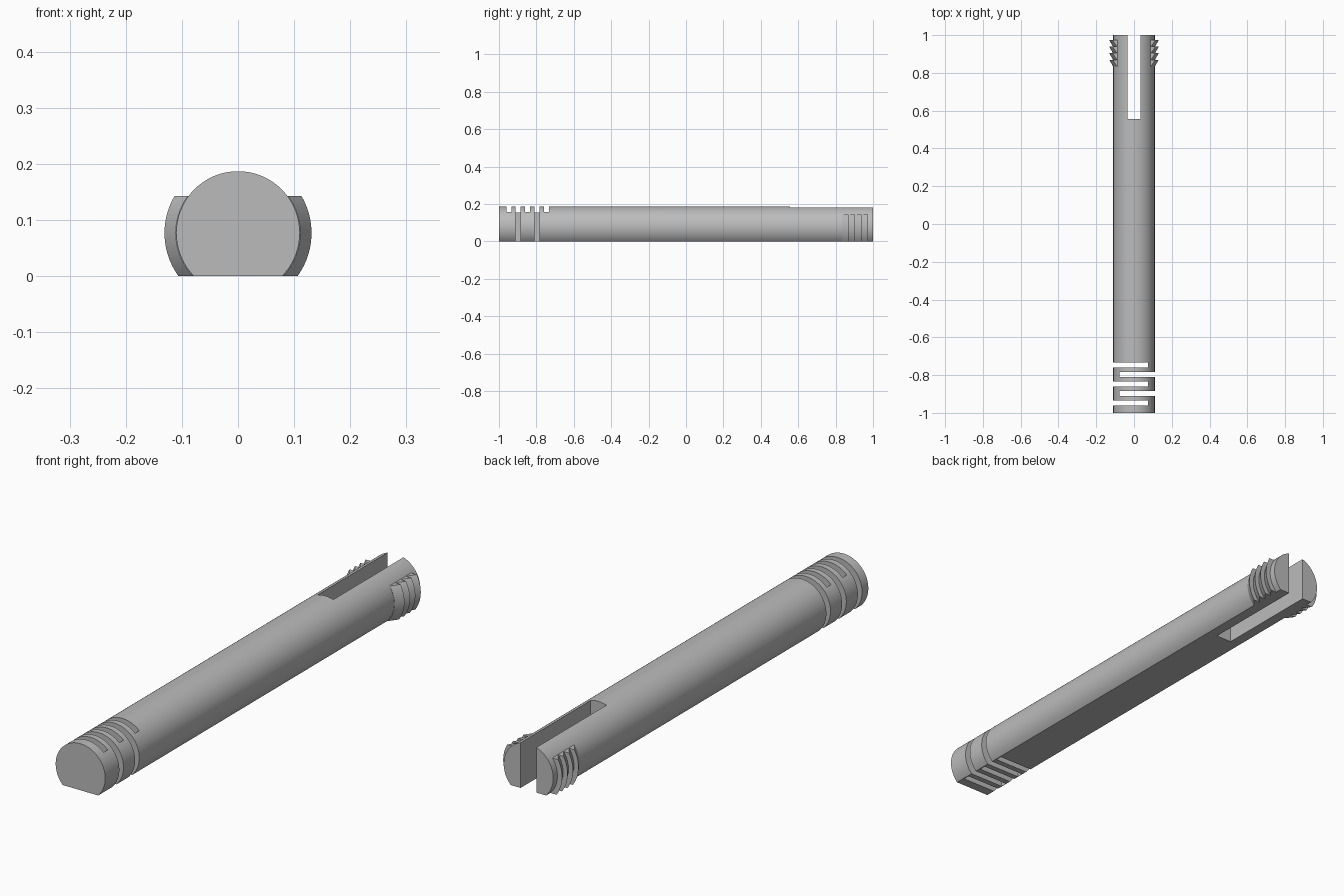
import bpy, bmesh, math

old = bpy.data.objects.get("Cube")
if old:
    bpy.data.objects.remove(old, do_unlink=True)

R, CZ = 0.11, 0.077          # shaft radius and axis height
TOOTH_TOP = 0.143

grey = bpy.data.materials.new("plain grey")
grey.use_nodes = True
grey.diffuse_color = (0.5, 0.5, 0.5, 1)
grey.node_tree.nodes["Principled BSDF"].inputs["Base Color"].default_value = (0.5, 0.5, 0.5, 1)


def finish(bm, name):
    bmesh.ops.recalc_face_normals(bm, faces=bm.faces[:])
    mesh = bpy.data.meshes.new(name)
    bm.to_mesh(mesh)
    bm.free()
    mesh.materials.append(grey)
    ob = bpy.data.objects.new(name, mesh)
    bpy.context.collection.objects.link(ob)
    return ob


def loft(name, rings):
    """Closed solid through a list of equal point rings."""
    bm = bmesh.new()
    rows = [[bm.verts.new(p) for p in ring] for ring in rings]
    n = len(rows[0])
    for a, b in zip(rows, rows[1:]):
        for i in range(n):
            j = (i + 1) % n
            bm.faces.new((a[i], a[j], b[j], b[i]))
    bm.faces.new(rows[0])
    bm.faces.new(rows[-1])
    return finish(bm, name)


def activate(ob):
    bpy.ops.object.select_all(action='DESELECT')
    ob.select_set(True)
    bpy.context.view_layer.objects.active = ob


def cut_box(target, x0, x1, y0, y1):
    """Cut a slot straight through the target from top to bottom."""
    rings = [[(x0, y0, z), (x1, y0, z), (x1, y1, z), (x0, y1, z)] for z in (-0.1, 0.3)]
    cutter = loft("slot_cutter", rings)
    cutter.hide_render = True
    mod = target.modifiers.new("slot", 'BOOLEAN')
    mod.operation, mod.solver, mod.object = 'DIFFERENCE', 'EXACT', cutter
    activate(target)
    bpy.ops.object.modifier_apply(modifier=mod.name)
    bpy.data.objects.remove(cutter, do_unlink=True)


# Shaft: round bar with a flat underside
start = -math.asin(CZ / R)
sweep = math.pi - 2 * start
steps = 80
arc = [start + sweep * i / steps for i in range(steps + 1)]
shaft = loft("shaft", [[(R * math.cos(a), y, CZ + R * math.sin(a)) for a in arc] for y in (-1, 1)])

# Fork slot at the back end
cut_box(shaft, -0.035, 0.035, 0.555, 1.1)

# Spring slots at the front end, opening on alternate sides
for i in range(5):
    y = -0.947 + 0.05 * i
    x0, x1 = (-0.2, 0.075) if i % 2 == 0 else (-0.077, 0.2)
    cut_box(shaft, x0, x1, y - 0.0133, y + 0.0133)

# Gripping teeth: saw profile swept round each side of the fork
pitch, y_start = 0.0345, 0.835
saw = [(0.095, y_start)]
for i in range(4):
    saw += [(0.111, y_start + pitch * i), (0.131, y_start + pitch * (i + 1))]
saw += [(0.111, y_start + pitch * 4), (0.095, y_start + pitch * 4)]
levels = [TOOTH_TOP * i / 20 for i in range(21)]
parts = [shaft]
for name, side in (("left_teeth", 1), ("right_teeth", -1)):
    parts.append(loft(name, [[(side * math.sqrt(r * r - (z - CZ) ** 2), y, z) for r, y in saw]
                             for z in levels]))

for ob in parts:
    activate(ob)
    bpy.ops.object.shade_smooth_by_angle(angle=math.radians(25))
